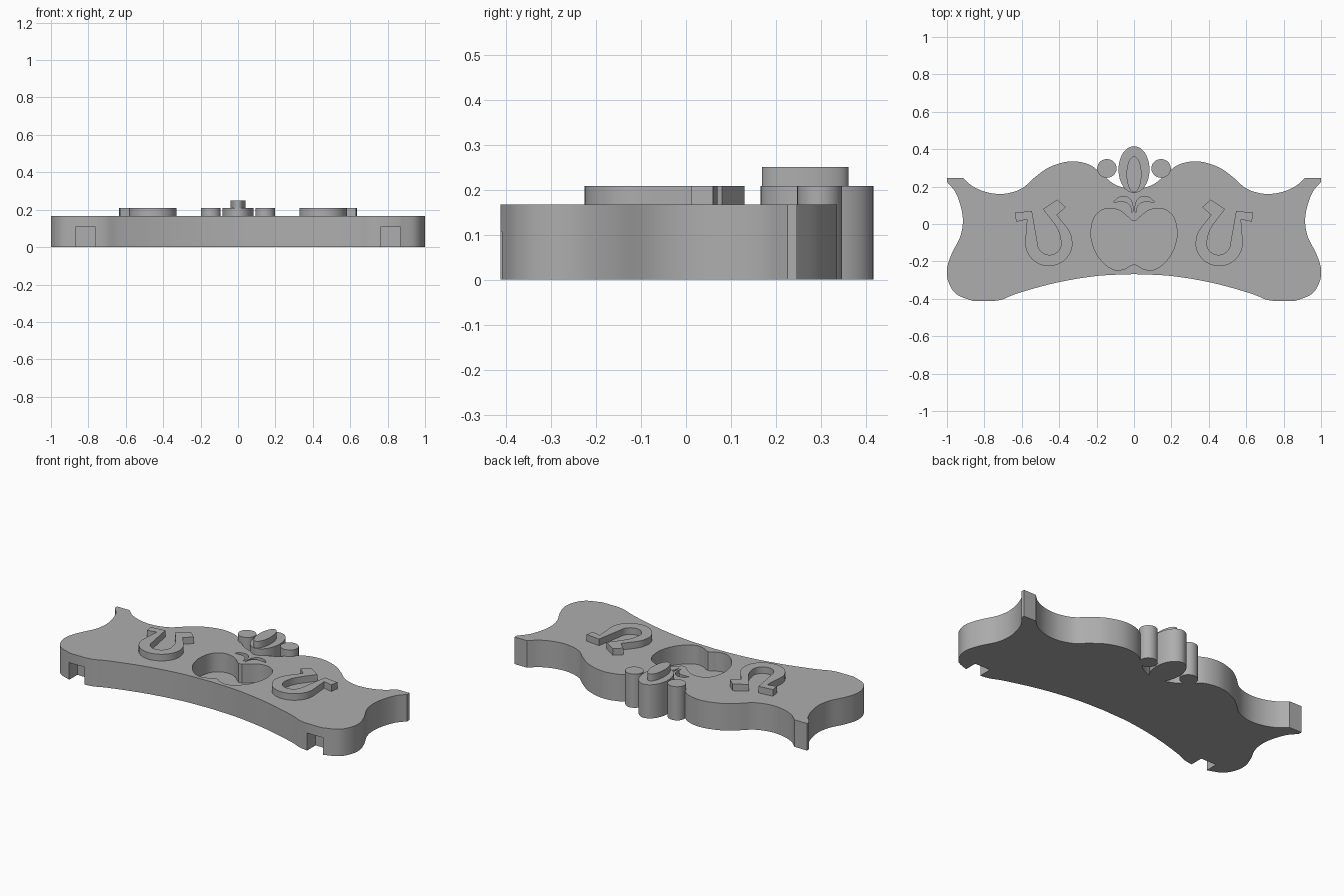
import bpy, bmesh
from math import pi, cos, sin, radians
from mathutils import Vector
from mathutils.geometry import interpolate_bezier

cube = bpy.data.objects.get("Cube")
if cube:
    bpy.data.objects.remove(cube, do_unlink=True)

GREY = (0.42, 0.42, 0.42, 1)
mat = bpy.data.materials.new("plain grey")
mat.use_nodes = True
mat.diffuse_color = GREY
mat.node_tree.nodes["Principled BSDF"].inputs["Base Color"].default_value = GREY

PLATE, RAISED, CREST = 0.167, 0.208, 0.25


def spline(points, steps=7):
    """Smooth curve through the points."""
    p = [Vector((x, y, 0)) for x, y in points]
    p = [p[0] * 2 - p[1]] + p + [p[-1] * 2 - p[-2]]
    out = []
    for a, b, c, d in zip(p, p[1:], p[2:], p[3:]):
        out += interpolate_bezier(b, b + (c - a) / 6, c - (d - b) / 6, c, steps)[:-1]
    return [(v.x, v.y) for v in out] + [points[-1]]


def arc(cx, cy, rx, ry, start, end, steps=24):
    angles = [radians(start + (end - start) * i / steps) for i in range(steps + 1)]
    return [(cx + rx * cos(a), cy + ry * sin(a)) for a in angles]


def flip(points):
    return [(-x, y) for x, y in reversed(points)]


def prism(name, outline, z0, z1):
    """Extrude a closed outline from z0 to z1."""
    clean = []
    for q in outline:
        if not clean or (Vector(q) - Vector(clean[-1])).length > 1e-4:
            clean.append(q)
    if (Vector(clean[0]) - Vector(clean[-1])).length < 1e-4:
        clean.pop()
    bm = bmesh.new()
    face = bm.faces.new([bm.verts.new((x, y, z0)) for x, y in clean])
    top = bmesh.ops.extrude_face_region(bm, geom=[face])["geom"]
    verts = [v for v in top if isinstance(v, bmesh.types.BMVert)]
    bmesh.ops.translate(bm, verts=verts, vec=(0, 0, z1 - z0))
    bmesh.ops.recalc_face_normals(bm, faces=bm.faces)
    mesh = bpy.data.meshes.new(name)
    bm.to_mesh(mesh)
    bm.free()
    mesh.materials.append(mat)
    obj = bpy.data.objects.new(name, mesh)
    bpy.context.collection.objects.link(obj)
    return obj


def select(obj):
    bpy.ops.object.select_all(action='DESELECT')
    obj.select_set(True)
    bpy.context.view_layer.objects.active = obj


def carve(target, cutter):
    cutter.hide_render = True
    mod = target.modifiers.new("carve", 'BOOLEAN')
    mod.operation, mod.solver, mod.object = 'DIFFERENCE', 'EXACT', cutter
    select(target)
    bpy.ops.object.modifier_apply(modifier=mod.name)
    bpy.data.objects.remove(cutter, do_unlink=True)


# Scalloped plate: front arch, rounded feet, waisted ends, humped back
half = spline([(0, -.268), (.2, -.278), (.42, -.315), (.62, -.37), (.7, -.402), (.75, -.412)])
half += spline([(.86, -.412), (.95, -.375), (.992, -.31), (1, -.24), (.975, -.16),
                (.93, -.07), (.915, .01), (.925, .09), (.955, .17), (1, .225)])
half += [(1, .247)]
half += spline([(.915, .247), (.86, .2), (.78, .168), (.69, .162), (.6, .19), (.53, .25),
                (.45, .305), (.34, .335), (.24, .318), (.17, .265), (.1, .21), (0, .18)])
plate = prism("plate", half + flip(half), 0, PLATE)

# Apple recess
apple = [(0, -.215)] + spline([(.02, -.222), (.05, -.24), (.1, -.246), (.155, -.215),
                              (.205, -.15), (.23, -.06), (.215, .03), (.17, .075),
                              (.12, .083), (.07, .068), (.012, .02)])
carve(plate, prism("apple_recess", apple + flip(apple), 0.05, 0.3))

# Leaf recesses and front slots on both sides
leaf = spline([(.008, .05), (.015, .09), (.045, .118), (.11, .118)])
leaf += spline([(.11, .118), (.08, .142), (.04, .145), (.015, .125), (.005, .09)])
slot = [(.762, -.5), (.868, -.5), (.868, -.33), (.762, -.33)]
for side in (list, flip):
    carve(plate, prism("leaf_recess", side(leaf), 0.05, 0.3))
    carve(plate, prism("slot_cutter", side(slot), -0.1, 0.107))

# Raised horseshoes with turned-out feet
shoe = [(.63, .012), (.572, .025)] + arc(.455, -.1, .127, .125, 0, -180)
shoe += spline([(.328, -.1), (.345, -.04), (.412, .048)]) + [(.365, .09), (.41, .13), (.487, .08)]
shoe += spline([(.487, .08), (.41, -.025), (.388, -.1)]) + arc(.452, -.1, .064, .065, 180, 360)
shoe += [(.546, .07), (.637, .06)]

# Beads beside the crest
bead = arc(.145, .297, .052, .05, 0, 360, 40)
for label, side in (("left", list), ("right", flip)):
    prism(label + "_horseshoe", side(shoe), PLATE - .005, RAISED)
    prism(label + "_bead", side(bead), 0, RAISED)

# Central crest petal with a narrower petal on top
prism("crest_petal", arc(0, .291, .083, .125, 0, 360, 48), 0, RAISED)
prism("crest_core", arc(0, .265, .04, .096, 0, 360, 40), RAISED - .005, CREST)

for obj in list(bpy.context.collection.objects):
    if obj.type == 'MESH':
        select(obj)
        bpy.ops.object.shade_smooth_by_angle(angle=radians(30))
